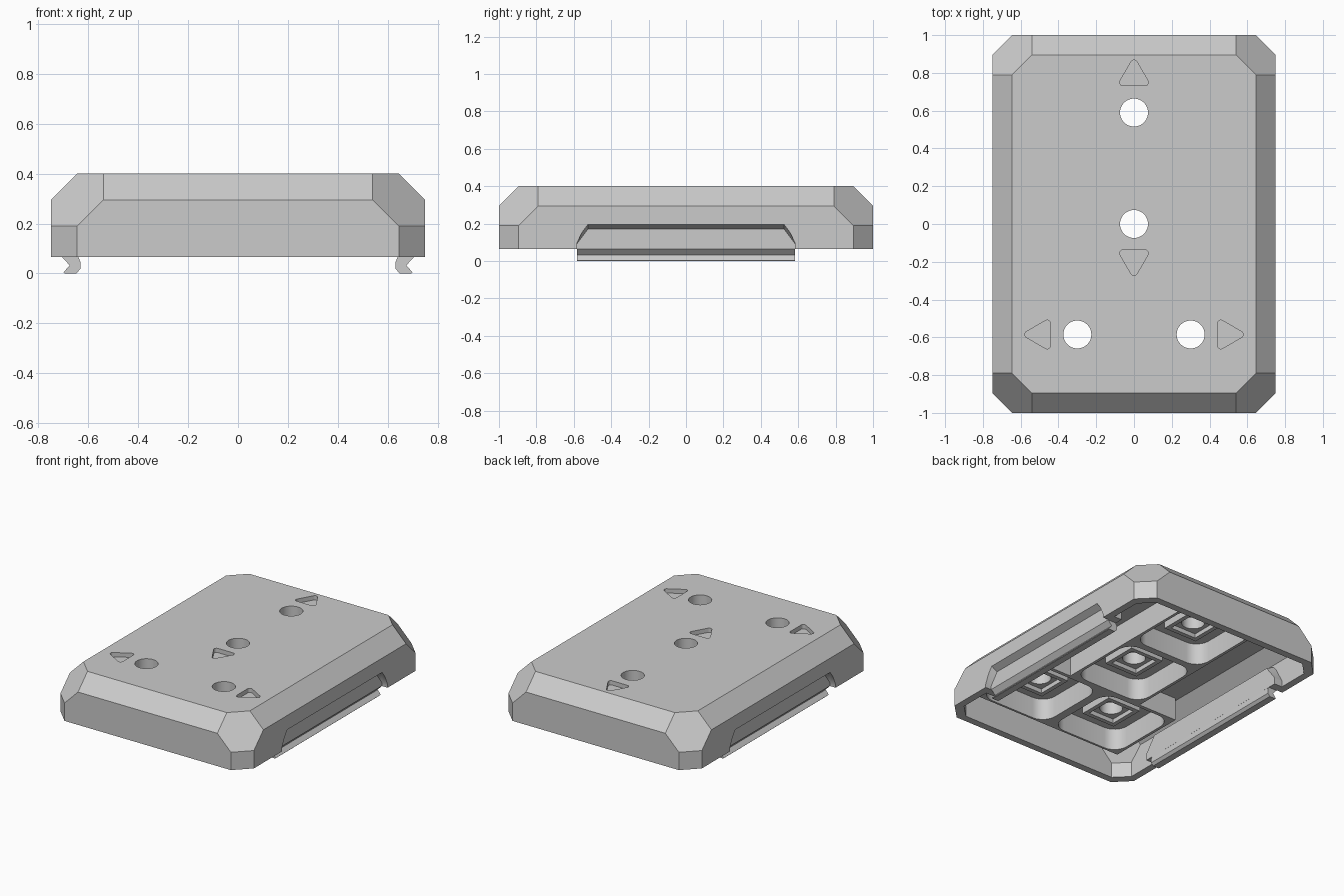
import bpy, bmesh, math
from mathutils import Vector

if "Cube" in bpy.data.objects:
    bpy.data.objects.remove(bpy.data.objects["Cube"])

grey = bpy.data.materials.new("light grey plastic")
grey.use_nodes = True
color = (0.6, 0.6, 0.6, 1)
grey.diffuse_color = color
grey.node_tree.nodes["Principled BSDF"].inputs["Base Color"].default_value = color


def hull(name, points):
    """Convex solid around the given points."""
    bm = bmesh.new()
    for p in points:
        bm.verts.new(p)
    res = bmesh.ops.convex_hull(bm, input=bm.verts)
    bmesh.ops.delete(bm, geom=list({v for v in res["geom_interior"] + res["geom_unused"]
                                    if isinstance(v, bmesh.types.BMVert)}), context='VERTS')
    bmesh.ops.dissolve_limit(bm, angle_limit=0.01, verts=bm.verts, edges=bm.edges)
    bmesh.ops.recalc_face_normals(bm, faces=bm.faces)
    me = bpy.data.meshes.new(name)
    bm.to_mesh(me)
    bm.free()
    me.materials.append(grey)
    ob = bpy.data.objects.new(name, me)
    bpy.context.collection.objects.link(ob)
    return ob


def prism(name, outline, z0, z1):
    return hull(name, [(x, y, z) for x, y in outline for z in (z0, z1)])


def box(name, x0, x1, y0, y1, z0, z1):
    return prism(name, [(x, y) for x in (x0, x1) for y in (y0, y1)], z0, z1)


def rounded(centers, r, n):
    """Outline of circles placed at the centers, to be hulled."""
    return [(cx + r * math.cos(math.tau * i / n), cy + r * math.sin(math.tau * i / n))
            for cx, cy in centers for i in range(n)]


def combine(target, tool, operation):
    mod = target.modifiers.new("cut", 'BOOLEAN')
    mod.operation, mod.solver, mod.object = operation, 'EXACT', tool
    bpy.context.view_layer.update()
    dg = bpy.context.evaluated_depsgraph_get()
    me = bpy.data.meshes.new_from_object(target.evaluated_get(dg))
    target.modifiers.clear()
    target.data = me
    bpy.data.objects.remove(tool)


def chamfered(name, w, d, base, top, c):
    """Box with every upper and upright edge chamfered by c."""
    pts = []
    for sx in (-1, 1):
        for sy in (-1, 1):
            for x, y, z in ((w, d - c, base), (w - c, d, base), (w, d - c, top - 2 * c),
                            (w - c, d, top - 2 * c), (w, d - 2 * c, top - c),
                            (w - 2 * c, d, top - c), (w - c, d - 2 * c, top),
                            (w - 2 * c, d - c, top)):
                pts.append((sx * x, sy * y, z))
    return hull(name, pts)


# Hollow shell
shell = chamfered("case_shell", 0.75, 1.0, 0.065, 0.4, 0.105)
combine(shell, chamfered("cavity", 0.70, 0.95, 0.0, 0.35, 0.09), 'DIFFERENCE')

# T-shaped block that carries the button pockets
combine(shell, box("front_block", -0.59, 0.59, -0.87, -0.29, 0.19, 0.37), 'UNION')
combine(shell, box("spine_block", -0.29, 0.29, -0.35, 0.88, 0.19, 0.37), 'UNION')

# Pockets with a central collar, corner sockets and a through hole
buttons = [(0, 0.59), (0, 0), (-0.3, -0.585), (0.3, -0.585)]
for bx, by in buttons:
    corners = [(bx + i * 0.17, by + j * 0.17) for i in (-1, 1) for j in (-1, 1)]
    combine(shell, prism("pocket", rounded(corners, 0.1, 24), 0.1, 0.34), 'DIFFERENCE')
    combine(shell, box("collar", bx - 0.13, bx + 0.13, by - 0.13, by + 0.13, 0.27, 0.36), 'UNION')
    combine(shell, box("seat", bx - 0.1, bx + 0.1, by - 0.1, by + 0.1, 0.2, 0.3), 'DIFFERENCE')
    for cx, cy in corners:
        combine(shell, box("socket", cx - 0.03, cx + 0.03, cy - 0.03, cy + 0.03, 0.3, 0.37),
                'DIFFERENCE')
    combine(shell, prism("hole", rounded([(bx, by)], 0.074, 48), 0.1, 0.5), 'DIFFERENCE')

# Engraved direction arrows: base centre and pointing direction
for ax, ay, dx, dy in ((0, 0.735, 0, 1), (0, -0.14, 0, -1),
                       (-0.445, -0.585, -1, 0), (0.445, -0.585, 1, 0)):
    pts = [(ax + dx * u - dy * v, ay + dy * u + dx * v)
           for u, v in ((0.015, -0.058), (0.015, 0.058), (0.115, 0))]
    combine(shell, prism("arrow", rounded(pts, 0.018, 20), 0.37, 0.5), 'DIFFERENCE')

# Side grips: inner bulge, outer notch and hooked clip rail
for s in (-1, 1):
    bulge = [(s * x, k * y, z) for k in (-1, 1) for x, y, z in
             ((0.64, 0.64, 0.065), (0.64, 0.64, 0.11), (0.64, 0.56, 0.215),
              (0.73, 0.64, 0.065), (0.73, 0.64, 0.11), (0.73, 0.56, 0.26))]
    combine(shell, hull("bulge", bulge), 'UNION')
    notch = [(s * x, k * y, z) for k in (-1, 1) for x, top in ((0.705, 0.17), (0.75, 0.195), (0.8, 0.222))
             for y, z in ((0.585, 0.0), (0.585, 0.09), (0.525, top))]
    combine(shell, hull("notch", notch), 'DIFFERENCE')
    upper = [(0.705, 0.075), (0.705, 0.065), (0.675, 0.032), (0.632, 0.032), (0.632, 0.047), (0.645, 0.075)]
    lower = [(0.675, 0.032), (0.70, 0.004), (0.696, 0.0), (0.648, 0.0), (0.632, 0.018), (0.632, 0.032)]
    rail = [hull("left_clip_rail" if s > 0 else "right_clip_rail",
                 [(s * x, y, z) for x, z in part for y in (-0.582, 0.582)])
            for part in (upper, lower)]
    combine(rail[0], rail[1], 'UNION')

# Smooth the round walls, keep the facets sharp
for ob in [o for o in bpy.context.collection.objects if o.type == 'MESH']:
    bpy.ops.object.select_all(action='DESELECT')
    ob.select_set(True)
    bpy.context.view_layer.objects.active = ob
    bpy.ops.object.shade_smooth_by_angle(angle=math.radians(25))
